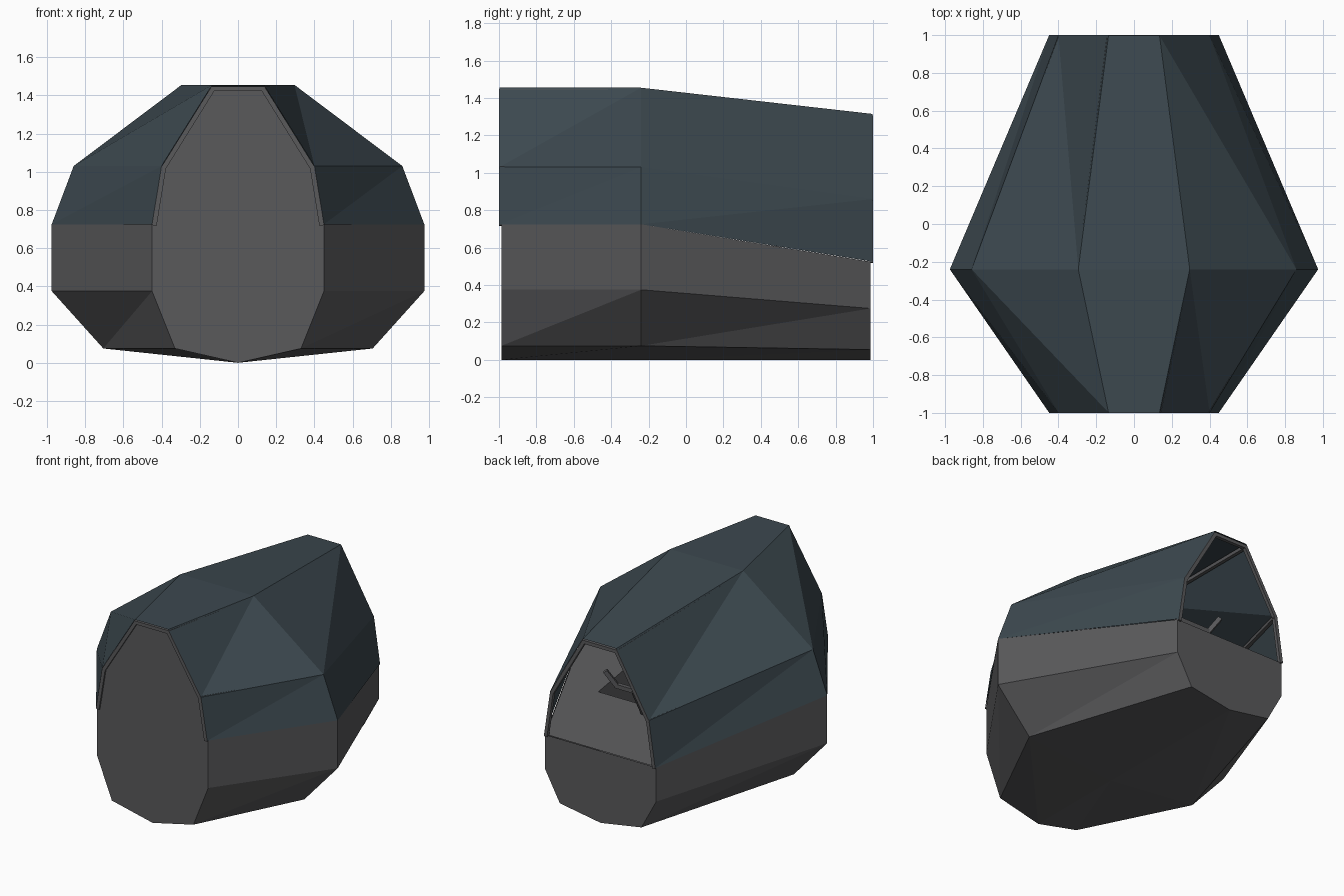
import bpy, bmesh
from mathutils import Vector, Matrix

if "Cube" in bpy.data.objects:
    bpy.data.objects.remove(bpy.data.objects["Cube"])


def material(name, rgb):
    m = bpy.data.materials.new(name)
    m.diffuse_color = (*rgb, 1)
    m.use_nodes = True
    m.node_tree.nodes["Principled BSDF"].inputs["Base Color"].default_value = m.diffuse_color
    return m


hull_mat = material("hull_grey", (0.10, 0.10, 0.105))
glass_mat = material("canopy_tint", (0.045, 0.065, 0.078))


def finish(bm, name, mat, normals=True):
    if normals:
        bmesh.ops.recalc_face_normals(bm, faces=bm.faces)
    me = bpy.data.meshes.new(name)
    bm.to_mesh(me)
    bm.free()
    ob = bpy.data.objects.new(name, me)
    me.materials.append(mat)
    bpy.context.collection.objects.link(ob)
    return ob


def loft(bm, rings):
    """Skin open rings with triangles whose diagonals all twist the same way."""
    vs = [[bm.verts.new(p) for p in r] for r in rings]
    for a, b in zip(vs, vs[1:]):
        for i in range(len(a) - 1):
            bm.faces.new((a[i], a[i + 1], b[i]))
            bm.faces.new((a[i + 1], b[i + 1], b[i]))
    return vs


def bar(bm, p, q, t):
    p, q = Vector(p), Vector(q)
    d = q - p
    mat = Matrix.LocRotScale((p + q) / 2, d.to_track_quat('Z', 'Y'),
                             Vector((t, t, d.length + t * 0.5)))
    bmesh.ops.create_cube(bm, size=1, matrix=mat)


# Half sections (x, z) from the sill down to the keel, and from the sill up to the roof
LOWER = [[(.45, .725), (.45, .375), (.33, .075), (0, 0)],
         [(.975, .725), (.975, .375), (.705, .075), (0, 0)],
         [(.45, .525), (.45, .275), (.33, .055), (0, 0)]]
UPPER = [[(.45, .725), (.40, 1.03), (.135, 1.455)],
         [(.975, .725), (.86, 1.03), (.295, 1.455)],
         [(.45, .525), (.40, .86), (.135, 1.315)]]
HULL_Y = (-.987, -.24, .987)
CANOPY_Y = (-.998, -.24, .998)


def lower_ring(k):
    h = LOWER[k]
    pts = h + [(-x, z) for x, z in reversed(h[:-1])]
    return [(x, HULL_Y[k], z) for x, z in pts]


def upper_ring(k, s=1.0, ys=CANOPY_Y):
    h = UPPER[k]
    pts = [(-x, z) for x, z in h] + list(reversed(h))
    z0 = h[0][1]
    return [(x * s, ys[k], z0 + (z - z0) * s) for x, z in pts]


# Hull: skin, tall front bulkhead, low rear transom
bm = bmesh.new()
v = loft(bm, [lower_ring(k) for k in range(3)])
bm.faces.new(v[2])
top = [bm.verts.new(p) for p in upper_ring(0, .975, HULL_Y)[1:-1]]
bm.faces.new(v[0] + top)
finish(bm, "hull", hull_mat)

# Interior: rear deck, side decks and sunken cockpit well
bm = bmesh.new()
side = [(.45, .98, .525), (.97, -.24, .72), (.45, -.98, .72)]
inner = [(.43, .40, .62), (.43, -.24, .72), (.40, -.80, .72)]
for s in (1, -1):
    o = [bm.verts.new((x * s, y, z)) for x, y, z in side]
    n = [bm.verts.new((x * s, y, z)) for x, y, z in inner]
    f = [bm.verts.new((x * s * .8, y, .2)) for x, y, z in inner]
    for i in range(2):
        bm.faces.new((o[i], o[i + 1], n[i + 1], n[i]))
        bm.faces.new((n[i], n[i + 1], f[i + 1], f[i]))
    if s == 1:
        right = (o, n, f)
for i in (0, 2):
    bm.faces.new((right[0][i], o[i], n[i], right[1][i]))
    bm.faces.new((right[1][i], n[i], f[i], right[2][i]))
bm.faces.new((*right[2], *reversed(f)))
finish(bm, "cockpit_deck", hull_mat)

# Canopy shell with a thin wall
bm = bmesh.new()
loft(bm, [upper_ring(k) for k in range(3)])
bmesh.ops.reverse_faces(bm, faces=bm.faces)
bmesh.ops.recalc_face_normals(bm, faces=bm.faces)
finish(bm, "canopy", glass_mat)

# Canopy frame: end and middle hoops plus bars along the seams
bm = bmesh.new()
rings = [upper_ring(k, .972, (-.987, -.24, .987)) for k in range(3)]
for r in rings:
    for p, q in zip(r, r[1:]):
        bar(bm, p, q, .025)
for a, b in zip(rings, rings[1:]):
    for p, q in zip(a[1:-1], b[1:-1]):
        bar(bm, p, q, .025)
finish(bm, "canopy_frame", hull_mat)

# Control yoke on its column
bm = bmesh.new()
bar(bm, (0, .48, .60), (0, .60, .82), .03)
bar(bm, (-.14, .60, .82), (.14, .60, .82), .03)
for s in (1, -1):
    bar(bm, (.14 * s, .60, .82), (.20 * s, .64, .92), .03)
finish(bm, "control_yoke", hull_mat)
